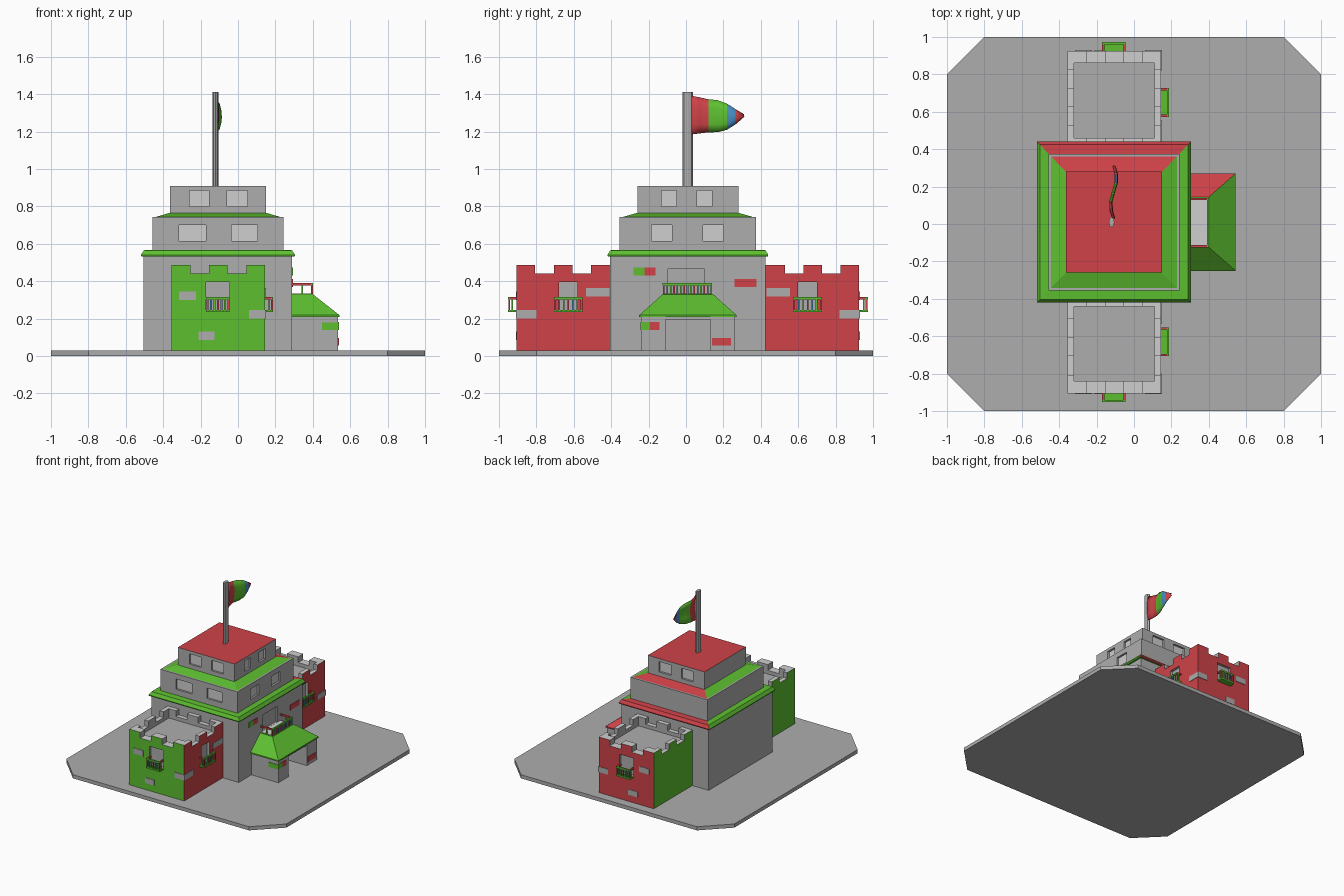
import bpy, bmesh, math
from mathutils import Vector

if "Cube" in bpy.data.objects:
    bpy.data.objects.remove(bpy.data.objects["Cube"])

# Flat colours; every object shares the same slot order
COLS = [("stone_grey", (.42, .42, .42)), ("red", (.62, .055, .065)), ("green", (.11, .52, .03)),
        ("blue", (.06, .27, .55)), ("light_stone", (.62, .62, .62))]
GREY, RED, GREEN, BLUE, LIGHT = range(5)
MATS = []
for n, c in COLS:
    m = bpy.data.materials.new(n)
    m.diffuse_color = (*c, 1)
    m.use_nodes = True
    m.node_tree.nodes["Principled BSDF"].inputs["Base Color"].default_value = m.diffuse_color
    MATS.append(m)

CX, CY = -.107, .01          # centre of the keep


def finish(name, bm, rule=None):
    bmesh.ops.recalc_face_normals(bm, faces=bm.faces)
    bm.normal_update()
    if rule is not None:
        for f in bm.faces:
            f.material_index = rule(f) if callable(rule) else rule
    me = bpy.data.meshes.new(name)
    bm.to_mesh(me)
    bm.free()
    for m in MATS:
        me.materials.append(m)
    o = bpy.data.objects.new(name, me)
    bpy.context.collection.objects.link(o)
    return o


def add_box(bm, lo, hi, mat=0):
    lo, hi = [min(a, b) for a, b in zip(lo, hi)], [max(a, b) for a, b in zip(lo, hi)]
    vs = bmesh.ops.create_cube(bm, size=1)["verts"]
    for v in vs:
        v.co = [l + (c + .5) * (h - l) for l, h, c in zip(lo, hi, v.co)]
    for f in {f for v in vs for f in v.link_faces}:
        f.material_index = mat


def box(name, lo, hi, rule=GREY):
    bm = bmesh.new()
    add_box(bm, lo, hi)
    return finish(name, bm, rule)


def loft(name, rings, rule):
    """Stack of rectangles (x0, x1, y0, y1, z) joined into one solid."""
    bm = bmesh.new()
    rows = [[bm.verts.new(p) for p in ((a, c, z), (b, c, z), (b, d, z), (a, d, z))]
            for a, b, c, d, z in rings]
    for r, s in zip(rows, rows[1:]):
        for i in range(4):
            j = (i + 1) % 4
            bm.faces.new((r[i], r[j], s[j], s[i]))
    bm.faces.new(rows[0][::-1])
    bm.faces.new(rows[-1])
    return finish(name, bm, rule)


def keep_ring(hx, hy, z):
    return (CX - hx, CX + hx, CY - hy, CY + hy, z)


def cut(o, lo, hi):
    c = box("cutter", lo, hi)
    c.hide_render = True
    md = o.modifiers.new("cut", "BOOLEAN")
    md.operation, md.solver, md.object = "DIFFERENCE", "EXACT", c
    dg = bpy.context.evaluated_depsgraph_get()
    me = bpy.data.meshes.new_from_object(o.evaluated_get(dg))
    o.modifiers.clear()
    o.data = me
    bpy.data.objects.remove(c)


def wall_box(side, at, u0, u1, out0, out1, z0, z1):
    """Box on a wall: u runs along the wall, out points away from it."""
    if side == "+x":
        return (at + out0, u0, z0), (at + out1, u1, z1)
    s = 1 if side == "+y" else -1
    return (u0, at + s * out0, z0), (u1, at + s * out1, z1)


def window(o, side, at, u0, u1, z0, z1, pane=None):
    cut(o, *wall_box(side, at, u0, u1, -.02, .05, z0, z1))
    if pane is not None:
        box("window_pane", *wall_box(side, at, u0, u1, -.022, -.016, z0, z1), pane)


def patch(side, at, u0, u1, z0, z1, mat=GREY):
    box("brick_patch", *wall_box(side, at, u0, u1, -.004, .004, z0, z1), mat)


def balcony(side, at, u0, u1, depth, z0, z1, n=7):
    bm = bmesh.new()
    t = .012

    def part(a, b, o0, o1, za, zb, m):
        add_box(bm, *wall_box(side, at, a, b, o0, o1, za, zb), m)
    part(u0, u1, -.005, depth, z0, z0 + t, GREEN)
    part(u0, u1, depth - t, depth, z1 - t, z1, GREEN)
    for a in (u0, u1 - t):
        part(a, a + t, -.005, depth - t, z1 - t, z1, RED)
        part(a + .002, a + t - .002, depth * .45, depth * .45 + .008, z0 + t, z1 - t, GREEN)
    for i in range(n):
        a = u0 + .002 + i * (u1 - u0 - t) / (n - 1)
        part(a, a + .009, depth - .011, depth - .002, z0 + t, z1 - t, (RED, BLUE, GREEN)[i % 3])
    finish("balcony", bm)


def roof_rule(f):
    return RED if f.normal.y > .05 and f.normal.y > abs(f.normal.x) else GREEN


# Ground slab with cut corners
bm = bmesh.new()
pts = [(-.8, -1), (.8, -1), (1, -.8), (1, .8), (.8, 1), (-.8, 1), (-1, .8), (-1, -.8)]
f = bm.faces.new([bm.verts.new((x, y, 0)) for x, y in pts])
ext = bmesh.ops.extrude_face_region(bm, geom=[f])["geom"]
bmesh.ops.translate(bm, vec=(0, 0, .03), verts=[v for v in ext if isinstance(v, bmesh.types.BMVert)])
finish("ground_slab", bm, GREY)

# Keep: three stacked tiers with sloping ledges between them
main = loft("keep_lower", [keep_ring(.397, .415, .02), keep_ring(.397, .415, .545)], GREY)
mid = loft("keep_middle", [keep_ring(.35, .365, .55), keep_ring(.35, .365, .742)], GREY)
top = loft("keep_upper", [keep_ring(.257, .27, .75), keep_ring(.257, .27, .91)],
           lambda f: RED if f.normal.z > .5 else GREY)
loft("lower_ledge", [keep_ring(.41, .428, .532), keep_ring(.412, .43, .54), keep_ring(.396, .415, .565),
                     keep_ring(.345, .36, .568)], roof_rule)
loft("upper_ledge", [keep_ring(.35, .365, .738), keep_ring(.255, .268, .766)], roof_rule)

# Keep windows on the front, back and right
for side, s in (("-y", -1), ("+y", 1)):
    for u0, u1 in ((-.26, -.155), (-.06, .05)):
        window(top, side, CY + s * .27, u0, u1, .80, .885, LIGHT)
for u0, u1 in ((-.315, -.17), (-.035, .105)):
    window(mid, "-y", CY - .365, u0, u1, .615, .70, LIGHT)
for u0, u1 in ((-.13, -.05), (.06, .14)):
    window(top, "+x", CX + .257, u0, u1, .80, .885, LIGHT)
for u0, u1 in ((-.185, -.075), (.09, .20)):
    window(mid, "+x", CX + .35, u0, u1, .615, .70, LIGHT)
window(main, "+x", .29, -.095, .10, .335, .465, GREY)

# Two battlemented side towers, mirrored about the keep
X0, X1 = -.355, .145


def tower_rule(f):
    if f.normal.z > .5:
        return LIGHT
    return GREEN if min(f.normal.x, f.normal.y) < -.5 else RED


for s, side in ((-1, "-y"), (1, "+y")):
    def Y(d):
        return CY + s * d
    face = Y(.915)
    t = box("side_tower", (X0, Y(.405), .02), (X1, face, .487), tower_rule)
    cut(t, (X0 + .035, Y(.45), .41), (X1 - .035, Y(.85), .6))
    for i in (1, 3):
        cut(t, (X0 + i * .1, Y(.38), .44), (X0 + (i + 1) * .1, Y(1), .6))
        cut(t, (X0 - .1, Y(.42 + i * .099), .44), (X1 + .1, Y(.42 + (i + 1) * .099), .6))
    window(t, side, face, -.17, -.045, .247, .395)
    window(t, "+x", X1, Y(.64) - .05, Y(.64) + .05, .247, .395)
    for p in t.data.polygons:
        if p.normal.z > .5 and p.center.z > .43:
            p.material_index = LIGHT
    balcony(side, face, -.17, -.045, .047, .235, .315)
    balcony("+x", X1, Y(.64) - .077, Y(.64) + .077, .043, .235, .315)
    # exposed bricks
    for u0, u1, z in ((-.315, -.225, .30), (-.21, -.125, .085), (.06, X1 + .004, .20)):
        patch(side, face, u0, u1, z, z + .045)
    for d0, d1, z in ((.42, .545, .318), (.81, .919, .20)):
        patch("+x", X1, Y(d0), Y(d1), z, z + .045)

# Entrance porch with open doorway and hipped roof
for y0, y1 in ((-.24, -.11), (.13, .26)):
    box("porch_wall", (.27, y0, .02), (.535, y1, .213))
box("porch_lintel", (.27, -.12, .195), (.533, .14, .213))
loft("porch_roof", [(.27, .543, -.25, .27, .208), (.27, .543, -.25, .27, .218),
                    (.27, .40, -.125, .145, .33)], roof_rule)
box("porch_balcony_floor", (.28, -.115, .32), (.39, .135, .334), LIGHT)
balcony("+x", .29, -.125, .14, .112, .32, .39, 15)

# Painted bricks on keep and porch
for at, y, z in ((.29, -.28, .43), (.29, .26, .37), (.535, -.242, .14), (.535, .14, .055)):
    w = .118 if at < .5 else .1
    patch("+x", at, y, y + w / 2, z, z + .042, GREEN if y < 0 else RED)
    patch("+x", at, y + w / 2, y + w, z, z + .042, RED)
patch("-y", -.24, .45, .539, .14, .178, GREEN)

# Flagpole
bm = bmesh.new()
bmesh.ops.create_cone(bm, cap_ends=True, segments=8, radius1=.028, radius2=.028, depth=.51)
for v in bm.verts:
    v.co = Vector((v.co.x * .55 - .12, v.co.y + .01, v.co.z + 1.157))
finish("flagpole", bm, GREY)

# Waving pennant: (y, bottom z, top z)
prof = [(.03, 1.185, 1.39), (.07, 1.19, 1.383), (.12, 1.196, 1.372), (.17, 1.197, 1.367),
        (.22, 1.21, 1.348), (.265, 1.24, 1.318), (.31, 1.28, 1.29)]
bm = bmesh.new()
rows = []
for y, a, b in prof:
    rows.append([bm.verts.new((-.115 - .016 * math.sin((y - .03) * 22) + .012 * math.sin(k * 3.1),
                               y, a + (b - a) * k)) for k in (0, .25, .5, .75, 1)])
for r, s in zip(rows, rows[1:]):
    for i in range(4):
        bm.faces.new((r[i], s[i], s[i + 1], r[i + 1]))


def flag_rule(f):
    y = f.calc_center_median().y
    return RED if y < .12 or y > .26 else GREEN if y < .22 else BLUE


flag = finish("flag", bm, flag_rule)
md = flag.modifiers.new("thickness", "SOLIDIFY")
md.thickness, md.offset = .006, 0
for p in flag.data.polygons:
    p.use_smooth = True
